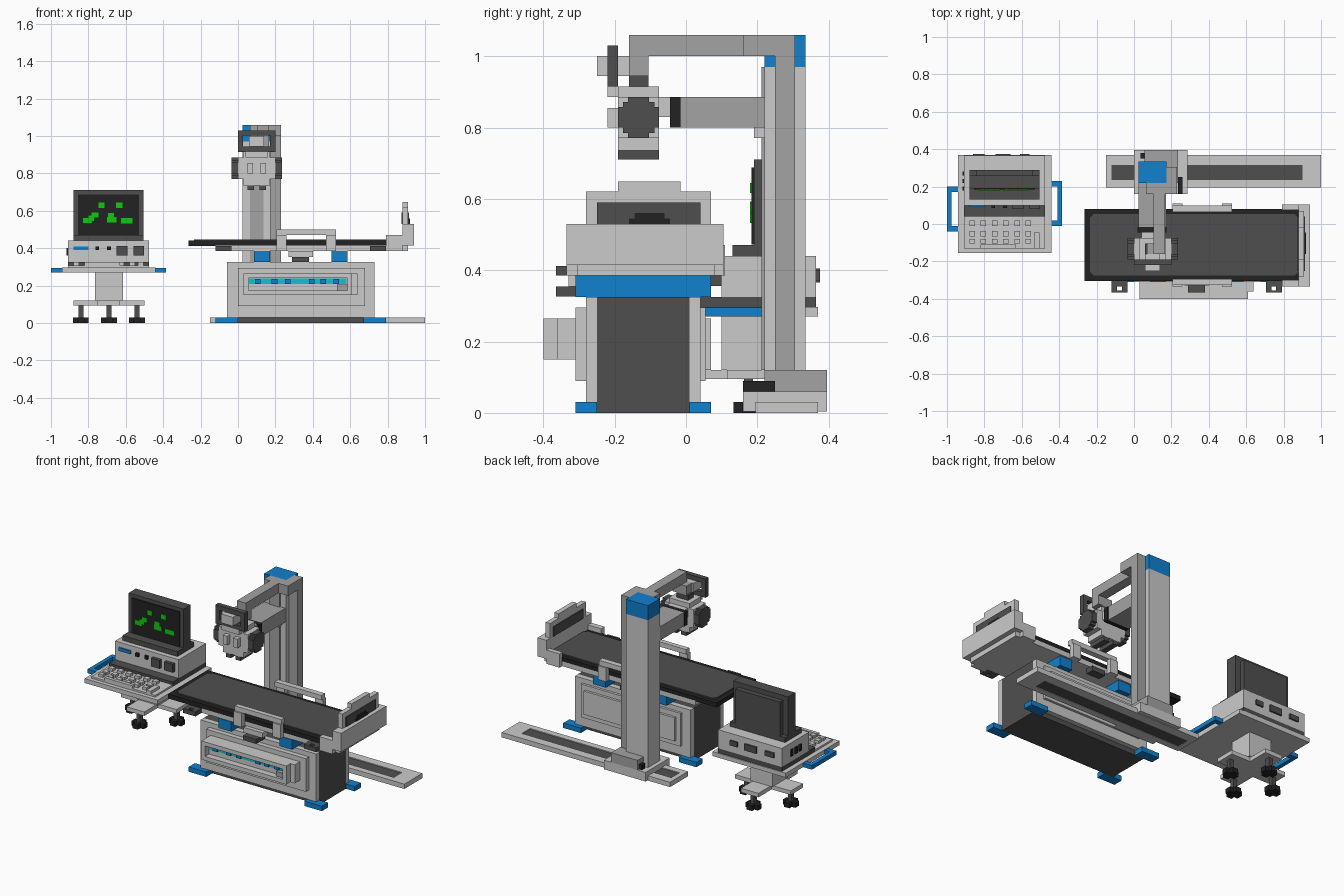
import bpy, bmesh

def material(name, r, g, b):
    m = bpy.data.materials.new(name)
    m.diffuse_color = (r, g, b, 1)
    return m

LIGHT = material("light_grey", 0.60, 0.60, 0.60)
MID = material("mid_grey", 0.37, 0.37, 0.37)
DARK = material("dark_grey", 0.078, 0.078, 0.078)
BLACK = material("black", 0.016, 0.016, 0.016)
BLUE = material("blue", 0.005, 0.22, 0.62)
GREEN = material("green", 0.005, 0.60, 0.005)
CYAN = material("cyan", 0.005, 0.55, 0.58)

def part(name, mat, *boxes):
    """One object made of boxes given as x0, x1, y0, y1, z0, z1."""
    bm = bmesh.new()
    for x0, x1, y0, y1, z0, z1 in boxes:
        for v in bmesh.ops.create_cube(bm, size=1)['verts']:
            v.co = (x1 if v.co.x > 0 else x0, y1 if v.co.y > 0 else y0, z1 if v.co.z > 0 else z0)
    me = bpy.data.meshes.new(name)
    bm.to_mesh(me)
    bm.free()
    me.materials.append(mat)
    ob = bpy.data.objects.new(name, me)
    bpy.context.collection.objects.link(ob)
    return ob

def frame_xz(x0, x1, y0, y1, z0, z1, t):
    """Four boxes forming a rectangular ring facing front."""
    return [(x0, x1, y0, y1, z0, z0 + t), (x0, x1, y0, y1, z1 - t, z1),
            (x0, x0 + t, y0, y1, z0 + t, z1 - t), (x1 - t, x1, y0, y1, z0 + t, z1 - t)]

# --- Table cabinet ---
part("cabinet_core", DARK, (-0.06, 0.73, -0.25, 0.01, 0, 0.325))
part("cabinet_front_plate", LIGHT, (-0.06, 0.73, -0.28, -0.25, 0.03, 0.325))
part("cabinet_back_plate", LIGHT, (-0.06, 0.73, 0.01, 0.04, 0.03, 0.325))
part("cabinet_raised_panels", LIGHT, (0, 0.68, -0.31, -0.28, 0.09, 0.295),
     (0, 0.68, 0.04, 0.055, 0.09, 0.295), (0.03, 0.65, 0.05, 0.07, 0.12, 0.265))
part("cabinet_feet", BLUE, *[(x, x + 0.12, y, y + 0.06, 0, 0.03)
                             for x in (-0.12, 0.67) for y in (-0.31, 0.01)])
# front control panel with a recessed strip
part("control_panel", LIGHT, (0.03, 0.64, -0.36, -0.31, 0.15, 0.265),
     *frame_xz(0.03, 0.61, -0.40, -0.36, 0.15, 0.265, 0.025))
part("control_strip", CYAN, (0.06, 0.58, -0.365, -0.36, 0.208, 0.237))
part("control_buttons", BLUE, *[(x, x + 0.03, -0.375, -0.36, 0.21, 0.235)
                                for x in (0.09, 0.18, 0.25, 0.38, 0.44, 0.51)])
part("control_tag", MID, (0.53, 0.585, -0.385, -0.36, 0.175, 0.205))

# --- Table ---
part("table_supports", BLUE, (0.085, 0.17, -0.31, 0.07, 0.325, 0.385),
     (0.50, 0.585, -0.31, 0.07, 0.325, 0.385))
part("table_base", LIGHT, (-0.12, 0.91, -0.305, 0.08, 0.385, 0.415))
part("table_slab", BLACK, (-0.265, 0.88, -0.305, 0.08, 0.412, 0.44))
pad = part("table_pad", DARK, (-0.235, 0.88, -0.275, 0.053, 0.435, 0.447))
# cut the corners of the pad
bv = pad.modifiers.new("corners", 'BEVEL')
bv.affect, bv.width, bv.segments = 'EDGES', 0.02, 1
bv.limit_method = 'WEIGHT'
att = pad.data.attributes.new("bevel_weight_edge", 'FLOAT', 'EDGE')
for e in pad.data.edges:
    a, b = (pad.data.vertices[i].co for i in e.vertices)
    att.data[e.index].value = 1.0 if abs(a.z - b.z) > 0.001 else 0.0

# clamps on the front edge, the centre one hangs lower
part("table_clamps", DARK,
     *[b for x in (-0.12, 0.705) for b in ((x, x + 0.085, -0.335, -0.30, 0.385, 0.412),
       (x, x + 0.03, -0.365, -0.335, 0.385, 0.412), (x + 0.055, x + 0.085, -0.365, -0.335, 0.385, 0.412),
       (x + 0.025, x + 0.06, -0.365, -0.355, 0.385, 0.412))])
part("centre_clamp", DARK, (0.29, 0.38, -0.365, -0.28, 0.326, 0.354),
     (0.31, 0.36, -0.32, -0.28, 0.354, 0.385), (0.29, 0.38, 0.05, 0.10, 0.355, 0.385))
part("centre_clamp_mount", LIGHT, (0.27, 0.40, -0.33, -0.28, 0.354, 0.386))
# arched side rails
part("side_rails", LIGHT, *[b for y in (-0.335, 0.08) for b in (
    (0.205, 0.26, y, y + 0.03, 0.385, 0.47), (0.47, 0.525, y, y + 0.03, 0.385, 0.47),
    (0.205, 0.525, y + (0 if y > 0 else 0.01) - (0.015 if y > 0 else 0), y + (0.02 if y > 0 else 0.04), 0.47, 0.50))])
# end board
part("end_board", LIGHT, (0.88, 0.94, -0.335, 0.105, 0.415, 0.47), (0.88, 0.94, -0.335, 0.105, 0.47, 0.53),
     (0.79, 0.88, -0.335, -0.30, 0.385, 0.47), (0.79, 0.88, 0.075, 0.105, 0.385, 0.47),
     (0.88, 0.91, -0.28, 0.07, 0.53, 0.62), (0.88, 0.91, -0.19, -0.015, 0.62, 0.648))
part("end_board_panels", DARK, (0.875, 0.915, -0.25, 0.04, 0.53, 0.59))
part("end_board_slot", BLACK, (0.91, 0.919, -0.16, -0.045, 0.53, 0.545),
     (0.91, 0.919, -0.145, -0.06, 0.545, 0.56))

# --- Floor rail and column ---
part("floor_rail", LIGHT, *[(-0.15, 1.0, a, b, 0, 0.03) for a, b in ((0.195, 0.235), (0.315, 0.37))],
     (-0.15, -0.12, 0.235, 0.315, 0, 0.03), (0.90, 1.0, 0.235, 0.315, 0, 0.03))
part("floor_rail_track", DARK, (-0.12, 0.90, 0.235, 0.315, 0.003, 0.025))
part("carriage", LIGHT, (0, 0.285, 0.16, 0.395, 0.004, 0.06))
part("carriage_block", MID, (0.055, 0.235, 0.22, 0.395, 0.06, 0.12))
part("carriage_motors", BLACK, (0.235, 0.26, 0.16, 0.25, 0.06, 0.09), (0.035, 0.055, 0.35, 0.38, 0.06, 0.09))
part("column", LIGHT, (0.025, 0.175, 0.22, 0.335, 0.06, 0.97))
part("column_cap", BLUE, (0.025, 0.175, 0.22, 0.335, 0.97, 1.06))
part("column_spine", MID, (0.175, 0.23, 0.25, 0.305, 0.12, 1.06))
part("column_groove", MID, (0.065, 0.135, 0.212, 0.22, 0.12, 0.97))

# --- Upper boom, lower arm and head ---
part("upper_boom", MID, (0.175, 0.23, 0.16, 0.305, 1.0, 1.06), (0.065, 0.23, 0.16, 0.22, 1.0, 1.06),
     (0.105, 0.165, -0.16, 0.16, 1.0, 1.06), (0.07, 0.165, -0.16, -0.105, 0.945, 1.0))
part("lower_arm", MID, (0.025, 0.17, -0.015, 0.22, 0.80, 0.885))
part("arm_bracket", LIGHT, (0.05, 0.145, 0.19, 0.22, 0.77, 0.80), (0.04, 0.16, -0.075, -0.045, 0.83, 0.885))
part("arm_collar", BLACK, (0.02, 0.175, -0.045, -0.015, 0.80, 0.885))
part("head_neck", DARK, (0.06, 0.14, -0.16, -0.105, 0.915, 0.945))
part("head_body", LIGHT, (0, 0.20, -0.19, -0.075, 0.77, 0.885), (0.03, 0.17, -0.19, -0.075, 0.735, 0.915),
     (0.05, 0.08, -0.22, -0.19, 0.80, 0.855), (0.12, 0.15, -0.22, -0.19, 0.80, 0.855),
     (0.04, 0.16, -0.22, -0.19, 0.885, 0.915))
part("head_tips", DARK, (0.05, 0.085, -0.19, -0.075, 0.71, 0.735), (0.115, 0.15, -0.19, -0.075, 0.71, 0.735))
# cross shaped side knobs
part("head_knobs", DARK, *[b for x in (-0.035, 0.20) for b in (
    (x, x + 0.035, -0.19, -0.075, 0.80, 0.858), (x, x + 0.035, -0.162, -0.104, 0.77, 0.885),
    (x, x + 0.035, -0.177, -0.088, 0.785, 0.872))])
part("display_frame", DARK, *frame_xz(0, 0.20, -0.22, -0.19, 0.915, 1.03, 0.028))
part("display_grip", LIGHT, (0.06, 0.14, -0.25, -0.16, 0.945, 1.0))

# --- Cart ---
CX, CY = -0.69, 0.175
part("cart_desk", LIGHT, (-0.94, -0.44, -0.155, 0.37, 0.27, 0.297))
part("cart_handles", BLUE, *[b for xa, xb, xi, y in ((-1.0, -0.975, -0.94, -0.04), (-0.41, -0.385, -0.44, -0.01))
     for b in ((xa, xb, y, y + 0.24, 0.27, 0.295),
               (min(xa, xi), max(xb, xi), y, y + 0.03, 0.27, 0.295),
               (min(xa, xi), max(xb, xi), y + 0.21, y + 0.24, 0.27, 0.295))])
part("cart_pedestal", LIGHT, (CX - 0.075, CX + 0.075, CY - 0.075, CY + 0.075, 0.12, 0.27))
part("cart_foot_cross", LIGHT, (CX - 0.19, CX + 0.19, CY - 0.06, CY + 0.06, 0.095, 0.12),
     (CX - 0.06, CX + 0.06, CY - 0.19, CY + 0.19, 0.095, 0.12))
ENDS = [(CX + dx, CY + dy) for dx, dy in ((-0.15, 0), (0.15, 0), (0, -0.15), (0, 0.15))]
part("caster_stems", DARK, *[(x - 0.013, x + 0.013, y - 0.013, y + 0.013, 0.03, 0.095) for x, y in ENDS])
part("caster_wheels", BLACK, *[b for x, y in ENDS for b in (
    (x - 0.042, x + 0.042, y - 0.018, y + 0.018, 0, 0.03), (x - 0.018, x + 0.018, y - 0.042, y + 0.042, 0, 0.03))])

# --- Computer and keyboard ---
part("computer_base", DARK, (-0.91, -0.475, 0.04, 0.365, 0.297, 0.325))
part("computer_case", LIGHT, (-0.91, -0.475, 0.10, 0.365, 0.325, 0.44))
part("computer_light", BLUE, (-0.88, -0.80, 0.092, 0.10, 0.39, 0.41))
part("computer_knobs", BLACK, (-0.762, -0.742, 0.085, 0.10, 0.39, 0.41), (-0.70, -0.68, 0.085, 0.10, 0.39, 0.41))
part("computer_drives", DARK, (-0.65, -0.592, 0.08, 0.10, 0.36, 0.412), (-0.56, -0.502, 0.08, 0.10, 0.36, 0.412))
part("computer_ports", DARK, (-0.86, -0.80, 0.365, 0.375, 0.37, 0.40), (-0.74, -0.66, 0.365, 0.375, 0.365, 0.405),
     (-0.61, -0.56, 0.365, 0.375, 0.37, 0.40))
part("computer_side_vents", BLACK, *[(-0.918, -0.91, y, y + 0.02, 0.36, 0.40) for y in (0.18, 0.22, 0.26)])
part("keyboard", LIGHT, (-0.91, -0.475, -0.13, 0.04, 0.297, 0.308))
part("keys", LIGHT, *[(-0.88 + 0.06 * i, -0.85 + 0.06 * i, y, y + 0.03, 0.308, 0.325)
                      for i in range(6) for y in (-0.01, -0.067)],
     *[(-0.88 + 0.06 * i, -0.85 + 0.06 * i, -0.105, -0.08, 0.308, 0.325) for i in range(6)],
     (-0.82, -0.63, -0.13, -0.11, 0.308, 0.325), (-0.535, -0.505, -0.13, -0.045, 0.308, 0.325))

# --- Monitor ---
part("monitor_base", DARK, (-0.88, -0.505, 0.13, 0.29, 0.44, 0.47))
part("monitor_case", DARK, (-0.88, -0.505, 0.19, 0.26, 0.47, 0.71), (-0.845, -0.54, 0.26, 0.29, 0.47, 0.68))
part("monitor_screen", BLACK, (-0.855, -0.53, 0.184, 0.19, 0.472, 0.688))
part("screen_marks", GREEN, *[(x - w, x + w, 0.180, 0.184, z - 0.014, z + 0.014) for x, z, w in (
    (-0.73, 0.63, 0.016), (-0.635, 0.63, 0.018), (-0.765, 0.578, 0.018), (-0.805, 0.548, 0.024),
    (-0.785, 0.56, 0.015), (-0.68, 0.575, 0.016), (-0.675, 0.552, 0.026), (-0.595, 0.547, 0.03))])
